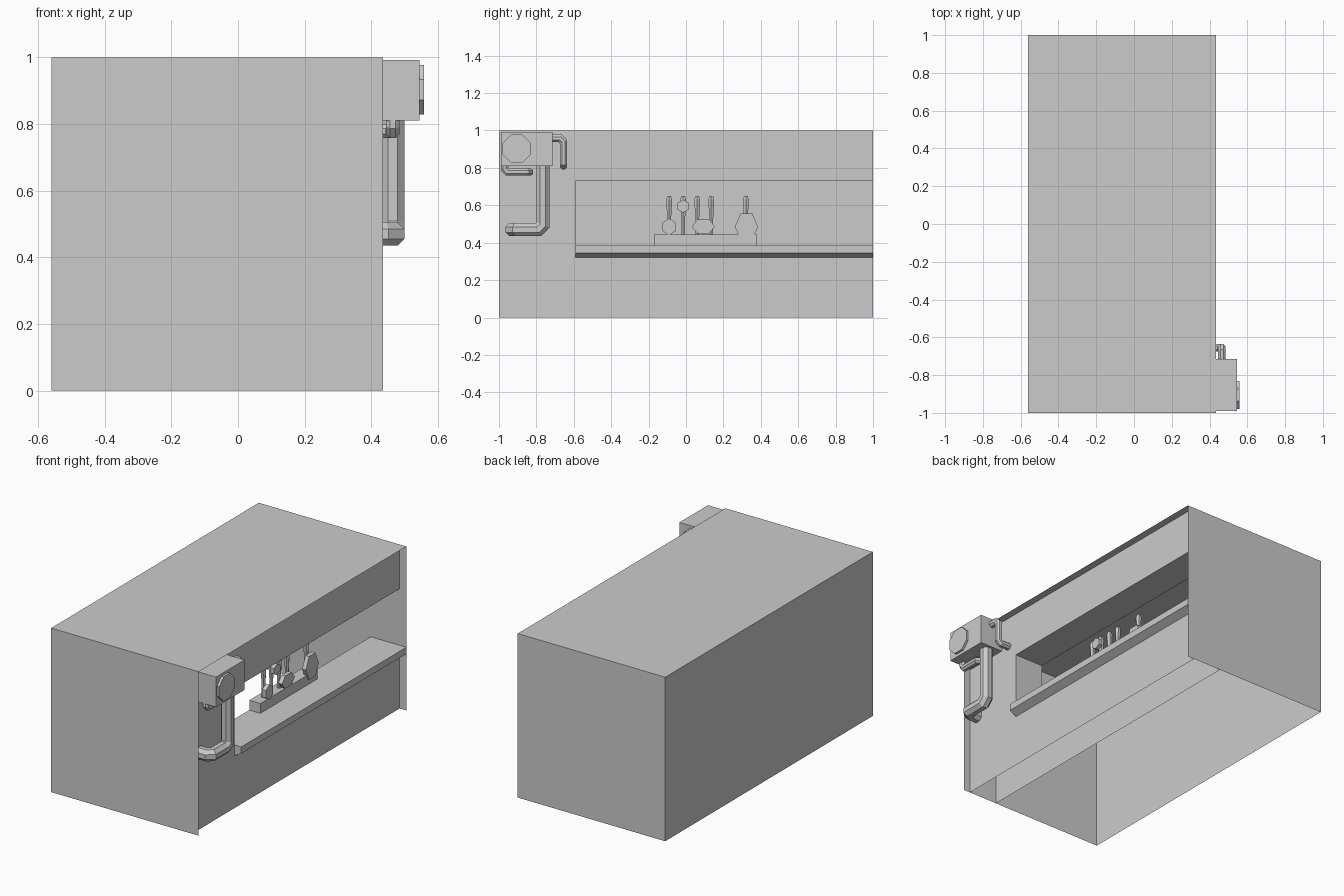
import bpy, bmesh
from math import pi, cos, sin
from mathutils import Vector

if "Cube" in bpy.data.objects:
    bpy.data.objects.remove(bpy.data.objects["Cube"])

XL, XR = -0.56, 0.435        # outer extents of the shell
XO, XI = 0.39, 0.195         # outer and inner skins of the hatch wall
Y0, Z0, Z1 = -0.59, 0.385, 0.73   # hatch opening (runs to the back wall)


def finish(name, bm):
    me = bpy.data.meshes.new(name)
    bm.to_mesh(me)
    bm.free()
    ob = bpy.data.objects.new(name, me)
    bpy.context.collection.objects.link(ob)
    return ob


def panels(name, *boxes):
    """Flat single-sided sheets; each box has one zero-size axis."""
    bm = bmesh.new()
    for lo, hi in boxes:
        flat = [i for i in range(3) if lo[i] == hi[i]][0]
        a, b = [i for i in range(3) if i != flat]
        vs = []
        for s, t in ((0, 0), (1, 0), (1, 1), (0, 1)):
            p = list(lo)
            p[a] = (lo[a], hi[a])[s]
            p[b] = (lo[b], hi[b])[t]
            vs.append(bm.verts.new(p))
        bm.faces.new(vs)
    return finish(name, bm)


def prism(name, pts, shift):
    """Closed outline extruded along a vector."""
    bm = bmesh.new()
    f = bm.faces.new([bm.verts.new(p) for p in pts])
    r = bmesh.ops.extrude_face_region(bm, geom=[f], use_keep_orig=True)
    vs = [v for v in r["geom"] if isinstance(v, bmesh.types.BMVert)]
    bmesh.ops.translate(bm, verts=vs, vec=shift)
    bmesh.ops.recalc_face_normals(bm, faces=bm.faces)
    return finish(name, bm)


def box(name, lo, hi):
    pts = [(lo[0], lo[1], lo[2]), (hi[0], lo[1], lo[2]),
           (hi[0], hi[1], lo[2]), (lo[0], hi[1], lo[2])]
    return prism(name, pts, (0, 0, hi[2] - lo[2]))


def badge(name, y, z, ry, rz, x0, x1, n, turn=0):
    """Flat polygon disc facing +x."""
    angs = [turn + 2 * pi * i / n for i in range(n)]
    return prism(name, [(x0, y + ry * cos(a), z + rz * sin(a)) for a in angs], (x1 - x0, 0, 0))


def skin(name, rings):
    bm = bmesh.new()
    rows = [[bm.verts.new(p) for p in r] for r in rings]
    n = len(rows[0])
    for a, b in zip(rows, rows[1:]):
        for i in range(n):
            bm.faces.new((a[i], a[(i + 1) % n], b[(i + 1) % n], b[i]))
    bm.faces.new(rows[0])
    bm.faces.new(rows[-1])
    bmesh.ops.recalc_face_normals(bm, faces=bm.faces)
    return finish(name, bm)


def pipe(name, path, r, n=8):
    """Octagonal tube with mitred bends."""
    pts = [Vector(p) for p in path]
    d = (pts[1] - pts[0]).normalized()
    u = Vector((1, 0, 0))
    v = d.cross(u)
    R = r / cos(pi / n)
    angs = [2 * pi * (i + 0.5) / n for i in range(n)]
    rings = [[pts[0] + u * R * cos(a) + v * R * sin(a) for a in angs]]
    for i in range(1, len(pts)):
        d = (pts[i] - pts[i - 1]).normalized()
        e = (pts[i + 1] - pts[i]).normalized() if i + 1 < len(pts) else d
        m = (d + e).normalized()
        rings.append([q + d * ((pts[i] - q).dot(m) / d.dot(m)) for q in rings[-1]])
    return skin(name, rings)


def handle(name, y, x=0.235, n=6):
    prof = [(0.44, 0.011), (0.53, 0.012), (0.63, 0.018), (0.65, 0.011)]
    return skin(name, [[(x + r * cos(2 * pi * i / n), y + r * sin(2 * pi * i / n), z)
                        for i in range(n)] for z, r in prof])


# Shell: open underneath, front, back and roof overhang the hatch wall
panels("shell",
       ((XL, -1, 0), (XR, -1, 1)), ((XL, 1, 0), (XR, 1, 1)),
       ((XL, -1, 1), (XR, 1, 1)), ((XL, -1, 0), (XL, 1, 1)))

# Double-skinned hatch wall around the opening
for name, x in (("hatch_wall_outer", XO), ("hatch_wall_inner", XI)):
    panels(name,
           ((x, -1, 0), (x, Y0, 1)),
           ((x, Y0, 0), (x, 1, Z0)),
           ((x, Y0, Z1), (x, 1, 1)))
panels("hatch_reveal",
       ((XI, Y0, Z0), (XO, Y0, Z1)),
       ((XI, Y0, Z1), (XO, 1, Z1)),
       ((XI, Y0, Z0), (XO, 1, Z0)))

# Counter lip with chamfered underside
prism("counter_lip", [(XO, Y0, Z0), (XR, Y0, Z0), (XR, Y0, 0.345), (XO, Y0, 0.32)],
      (0, 1 - Y0, 0))

# Pump rack, handles and badges
box("pump_rack", (XI, -0.17, Z0), (0.27, 0.38, 0.445))
for i, y in enumerate((-0.09, -0.015, 0.06, 0.135, 0.32)):
    handle(f"pump_handle_{i}", y)
for i, (y, z, ry, rz, turn) in enumerate((
        (-0.09, 0.485, 0.040, 0.045, pi / 6),
        (-0.015, 0.595, 0.034, 0.035, pi / 6),
        (0.093, 0.487, 0.062, 0.044, 0),
        (0.323, 0.485, 0.062, 0.082, 0))):
    badge(f"pump_badge_{i}", y, z, ry, rz, 0.25, 0.275, 6, turn)

# Machinery box with octagonal cover
box("unit_box", (XO, -0.99, 0.81), (0.545, -0.715, 0.993))
badge("unit_cover", -0.905, 0.903, 0.081, 0.081, 0.54, 0.559, 8, pi / 8)

# Pipes from the box, each turning into the wall
X = 0.465
pipe("large_pipe", [(X, -0.765, 0.83), (X, -0.765, 0.495), (X, -0.79, 0.47),
                    (X, -0.91, 0.47), (X - 0.025, -0.93, 0.47), (0.385, -0.93, 0.47)], 0.035)
pipe("lower_pipe", [(X, -0.97, 0.83), (X, -0.97, 0.795), (X, -0.955, 0.778),
                    (X, -0.85, 0.778), (X - 0.015, -0.838, 0.778), (0.385, -0.838, 0.778)], 0.02)
pipe("side_pipe", [(X, -0.73, 0.958), (X, -0.673, 0.958), (X, -0.655, 0.94),
                   (X, -0.655, 0.825), (X - 0.015, -0.655, 0.812), (0.385, -0.655, 0.812)], 0.02)
